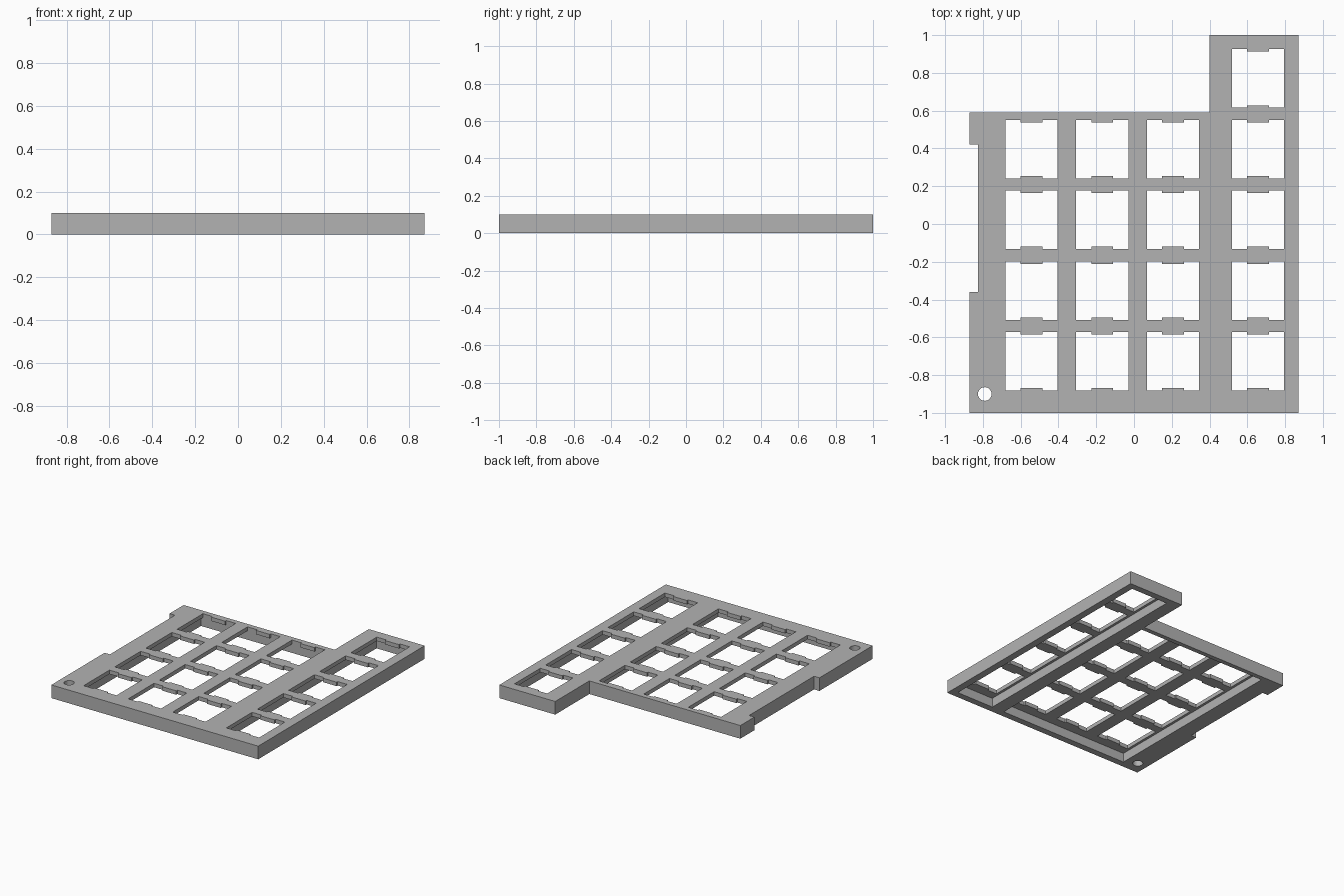
import bpy, bmesh, math

cube = bpy.data.objects.get("Cube")
if cube:
    bpy.data.objects.remove(cube, do_unlink=True)

grey = bpy.data.materials.new("plain grey")
grey.use_nodes = True
colour = (0.45, 0.45, 0.45, 1)
grey.diffuse_color = colour
grey.node_tree.nodes["Principled BSDF"].inputs["Base Color"].default_value = colour

HEIGHT, PLATE_UNDERSIDE = 0.1, 0.07
PITCH = 0.3755


def prisms(name, profiles, z0, z1):
    """One object holding an upright prism for each closed profile."""
    bm = bmesh.new()
    for points in profiles:
        base = bm.faces.new([bm.verts.new((x, y, z0)) for x, y in points])
        top = bmesh.ops.extrude_face_region(bm, geom=[base])["geom"]
        verts = [v for v in top if isinstance(v, bmesh.types.BMVert)]
        bmesh.ops.translate(bm, vec=(0, 0, z1 - z0), verts=verts)
    bmesh.ops.recalc_face_normals(bm, faces=bm.faces)
    mesh = bpy.data.meshes.new(name)
    bm.to_mesh(mesh)
    bm.free()
    mesh.materials.append(grey)
    obj = bpy.data.objects.new(name, mesh)
    bpy.context.collection.objects.link(obj)
    return obj


def rectangle(x0, x1, y0, y1):
    return [(x0, y0), (x1, y0), (x1, y1), (x0, y1)]


def switch_hole(cx, cy):
    """Rectangular opening with a small tab on its front and back edge."""
    w, h, tab, inner = 0.138, 0.155, 0.058, 0.142
    front = [(-w, -h), (-tab, -h), (-tab, -inner), (tab, -inner), (tab, -h), (w, -h)]
    return [(cx + x, cy + y) for x, y in front] + [(cx - x, cy - y) for x, y in front]


def circle(cx, cy, r, sides=32):
    angles = [2 * math.pi * i / sides for i in range(sides)]
    return [(cx + r * math.cos(a), cy + r * math.sin(a)) for a in angles]


# Body outline with the tall right column and the notch on the left edge
outline = [(-0.87, -1), (0.87, -1), (0.87, 1), (0.40, 1), (0.40, 0.59),
           (-0.87, 0.59), (-0.87, 0.42), (-0.825, 0.42), (-0.825, -0.36), (-0.87, -0.36)]
body = prisms("key_plate", [outline], 0, HEIGHT)

# Hollows under the main grid and under the right column
hollows = prisms("hollow_cutter",
                 [rectangle(-0.70, 0.395, -0.95, 0.555), rectangle(0.50, 0.815, -0.95, 0.95)],
                 -0.05, PLATE_UNDERSIDE)

# Key openings and the screw hole
openings = [circle(-0.79, -0.9, 0.036)]
for cx, rows in ((-0.543, 4), (-0.168, 4), (0.207, 4), (0.657, 5)):
    for row in range(rows):
        openings.append(switch_hole(cx, -0.727 + row * PITCH * 0.997))
holes = prisms("opening_cutter", openings, -0.1, HEIGHT + 0.1)

# Cut the body, keep the result and drop the cutters
for cutter in (hollows, holes):
    cutter.hide_render = True
    cut = body.modifiers.new(cutter.name, "BOOLEAN")
    cut.operation, cut.solver, cut.object = "DIFFERENCE", "EXACT", cutter
bpy.context.view_layer.update()
evaluated = body.evaluated_get(bpy.context.evaluated_depsgraph_get())
result = bpy.data.meshes.new_from_object(evaluated)
body.modifiers.clear()
body.data = result
for cutter in (hollows, holes):
    bpy.data.objects.remove(cutter, do_unlink=True)
